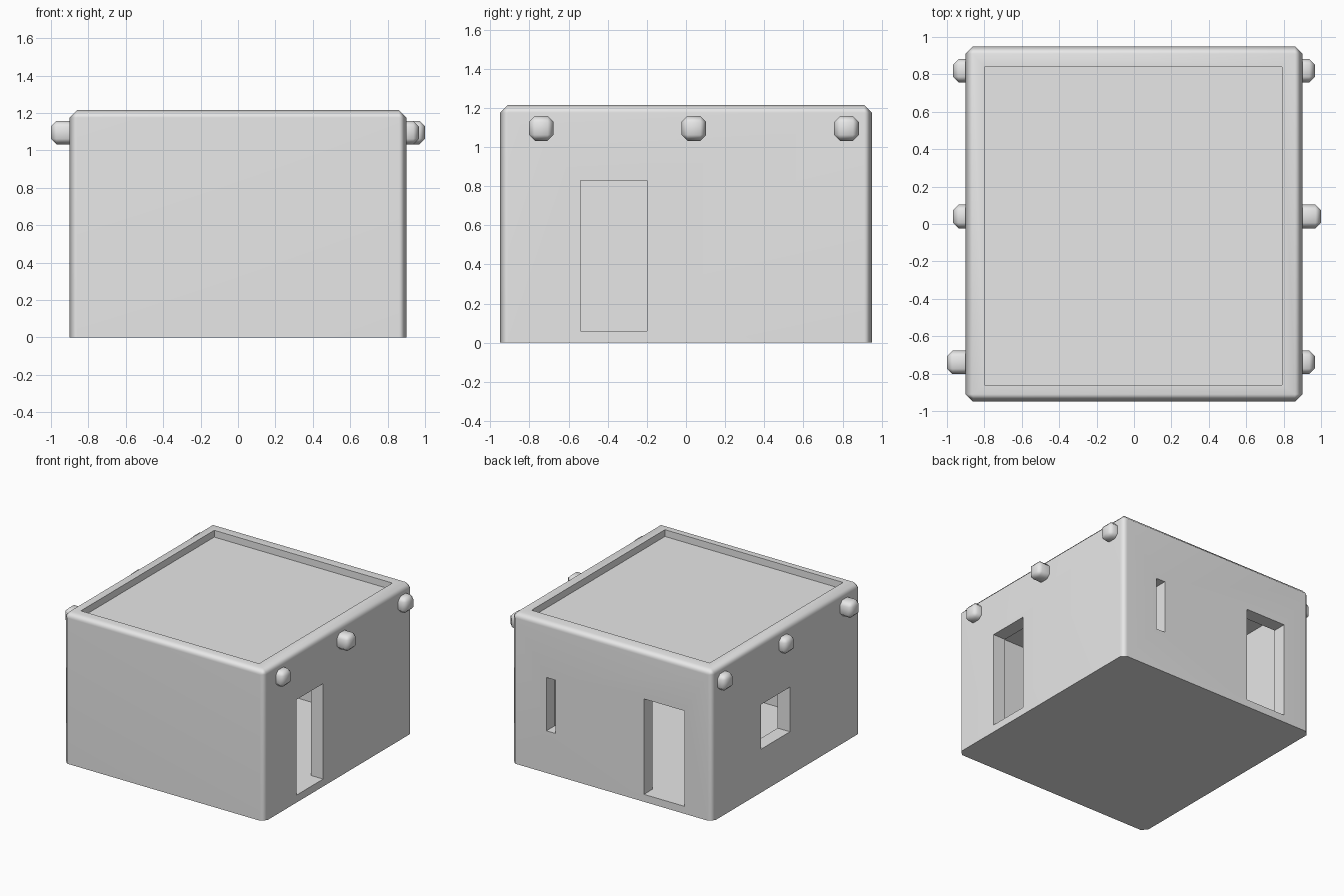
import bpy, bmesh
from mathutils import Vector

cube = bpy.data.objects.get("Cube")
if cube:
    bpy.data.objects.remove(cube, do_unlink=True)

plaster = bpy.data.materials.new("grey plaster")
plaster.use_nodes = True
GREY = (0.8, 0.8, 0.8, 1)
plaster.diffuse_color = GREY
plaster.node_tree.nodes["Principled BSDF"].inputs["Base Color"].default_value = GREY


def box(name, lo, hi, bevel=0, pick=lambda edge: True):
    """Box between two corners, with the picked edges chamfered."""
    lo, hi = Vector(lo), Vector(hi)
    bm = bmesh.new()
    bmesh.ops.create_cube(bm, size=1)
    for v in bm.verts:
        v.co = (lo + hi) / 2 + v.co * (hi - lo)
    if bevel:
        bmesh.ops.bevel(bm, geom=[e for e in bm.edges if pick(e)], offset=bevel,
                        segments=1, affect='EDGES', clamp_overlap=True)
    mesh = bpy.data.meshes.new(name)
    bm.to_mesh(mesh)
    bm.free()
    mesh.materials.append(plaster)
    obj = bpy.data.objects.new(name, mesh)
    bpy.context.collection.objects.link(obj)
    return obj


def activate(obj):
    bpy.ops.object.select_all(action='DESELECT')
    obj.select_set(True)
    bpy.context.view_layer.objects.active = obj


def smooth(obj):
    """Smooth chamfers while the broad faces stay flat."""
    activate(obj)
    bpy.ops.object.shade_smooth_by_angle(angle=0.96)
    obj.modifiers.new("flat walls", 'WEIGHTED_NORMAL').keep_sharp = True


# House shell: chamfered everywhere except around the base
house = box("house", (-0.9, -0.95, 0), (0.9, 0.95, 1.215), 0.04,
            lambda e: max(v.co.z for v in e.verts) > 1)

# Hollows: room, sunken roof, two doorways, window and slit
hollows = {
    "room": ((-0.79, -0.85, 0.06), (0.79, 0.84, 1.06)),
    "roof_recess": ((-0.8, -0.86, 1.16), (0.79, 0.84, 1.4)),
    "side_doorway": ((0.7, -0.54, 0.06), (1.1, -0.2, 0.83)),
    "back_doorway": ((-0.65, 0.7, 0.06), (-0.29, 1.1, 0.83)),
    "window": ((-1.1, -0.04, 0.35), (-0.7, 0.33, 0.71)),
    "slit_window": ((0.5, 0.7, 0.34), (0.58, 1.1, 0.77)),
}
for name, (lo, hi) in hollows.items():
    cutter = box(name, lo, hi)
    cutter.hide_render = True
    activate(house)
    cut = house.modifiers.new(name, 'BOOLEAN')
    cut.operation, cut.solver, cut.object = 'DIFFERENCE', 'EXACT', cutter
    bpy.ops.object.modifier_apply(modifier=name)
    bpy.data.objects.remove(cutter, do_unlink=True)
smooth(house)

# Roof beam ends: one on each side is longer
for side, label, long_end in ((1, "left", "middle"), (-1, "right", "front")):
    for place, y in (("front", -0.74), ("middle", 0.04), ("back", 0.82)):
        tip = 1.0 if place == long_end else 0.967
        a, b = sorted((side * 0.84, side * tip))
        smooth(box(f"{label}_{place}_beam", (a, y - 0.063, 1.032), (b, y + 0.063, 1.158), 0.03))
